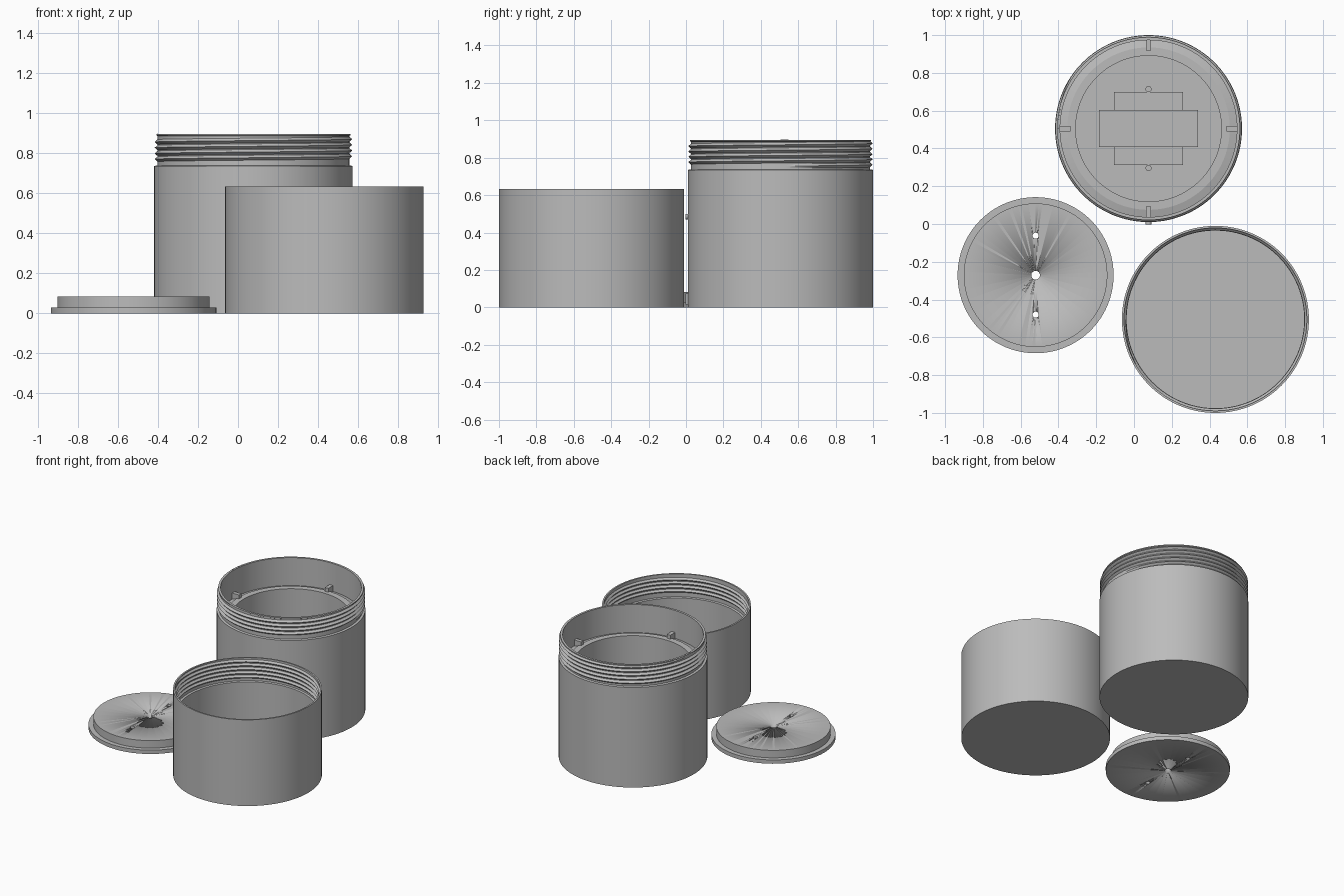
import bpy, bmesh, math

if "Cube" in bpy.data.objects:
    bpy.data.objects.remove(bpy.data.objects["Cube"])

SEG = 128
grey = bpy.data.materials.new("plain grey")
grey.diffuse_color = (0.5, 0.5, 0.5, 1)
grey.use_nodes = True
grey.node_tree.nodes["Principled BSDF"].inputs["Base Color"].default_value = grey.diffuse_color


def finish(name, bm, loc):
    bmesh.ops.recalc_face_normals(bm, faces=bm.faces)
    me = bpy.data.meshes.new(name)
    bm.to_mesh(me)
    bm.free()
    me.materials.append(grey)
    ob = bpy.data.objects.new(name, me)
    ob.location = loc
    bpy.context.collection.objects.link(ob)
    smooth(ob)
    return ob


def smooth(ob):
    bpy.ops.object.select_all(action='DESELECT')
    ob.select_set(True)
    bpy.context.view_layer.objects.active = ob
    bpy.ops.object.shade_smooth_by_angle(angle=math.radians(25))


def lathe(name, profile, loc):
    """Spin an (r, z) profile whose ends lie on the axis."""
    bm = bmesh.new()
    vs = [bm.verts.new((r, 0, z)) for r, z in profile]
    es = [bm.edges.new(p) for p in zip(vs, vs[1:])]
    bmesh.ops.spin(bm, geom=vs + es, cent=(0, 0, 0), axis=(0, 0, 1),
                   angle=math.tau, steps=SEG, use_merge=True)
    bmesh.ops.remove_doubles(bm, verts=bm.verts, dist=1e-5)
    return finish(name, bm, loc)


def thread(name, root, tip, z0, pitch, turns, loc):
    """Triangular ridge swept along a helix, tapering in at both ends."""
    bm = bmesh.new()
    rows, n = [], int(turns * SEG)
    for i in range(n + 1):
        a = math.tau * i / SEG
        z = z0 + pitch * i / SEG
        t = min(1, i / 12, (n - i) / 12)
        pts = [(root, -.46), (root + (tip - root) * t, 0), (root, .46)]
        rows.append([bm.verts.new((r * math.cos(a), r * math.sin(a), z + d * pitch))
                     for r, d in pts])
    for a, b in zip(rows, rows[1:]):
        for j in range(3):
            k = (j + 1) % 3
            bm.faces.new((a[j], a[k], b[k], b[j]))
    bmesh.ops.remove_doubles(bm, verts=bm.verts, dist=1e-6)
    return finish(name, bm, loc)


def box(name, size, loc, turn=0):
    bm = bmesh.new()
    bmesh.ops.create_cube(bm, size=1)
    bmesh.ops.scale(bm, vec=size, verts=bm.verts)
    ob = finish(name, bm, loc)
    ob.rotation_euler.z = turn
    return ob


def rod(name, r, h, loc, rot=(0, 0, 0)):
    bm = bmesh.new()
    bmesh.ops.create_cone(bm, cap_ends=True, segments=32, radius1=r, radius2=r, depth=h)
    ob = finish(name, bm, loc)
    ob.rotation_euler = rot
    return ob


# Tall threaded jar with an inner ledge
AX, AY = 0.077, 0.505
lathe("tall_jar", [(0, 0), (.495, 0), (.495, .735), (.479, .738), (.479, .885),
                   (.484, .888), (.484, .895), (.468, .895), (.468, .69),
                   (.43, .70), (.43, .705), (.386, .705), (.386, .03), (0, .03)],
      (AX, AY, 0))
thread("tall_jar_thread", .478, .493, .755, .0285, 4.5, (AX, AY, 0))

# Four locating tabs on the ledge
for i in range(4):
    a = i * math.pi / 2
    box("ledge_tab", (.056, .028, .045),
        (AX + .441 * math.cos(a), AY + .441 * math.sin(a), .711), a)

# Floor mounts: crossed pads and two pegs
box("wide_floor_pad", (.522, .196, .05), (AX, AY, .045))
box("deep_floor_pad", (.366, .385, .03), (AX, AY, .04))
for s in (-1, 1):
    rod("floor_peg", .016, .06, (AX, AY + s * .209, .05))

# Small studs on the front of the tall jar
rod("upper_stud", .015, .035, (AX, .0145, .485), (math.pi / 2, 0, 0))
box("lower_stud", (.03, .035, .06), (AX, .0145, .045))

# Short wide cover with an inside thread
BX, BY = 0.431, -0.505
lathe("short_cover", [(0, 0), (.495, 0), (.495, .633), (.484, .633), (.484, .465),
                      (.47, .462), (.47, .03), (0, .03)], (BX, BY, 0))
thread("short_cover_thread", .485, .472, .485, .0285, 4.6, (BX, BY, 0))

# Stepped disc with three through holes
DX, DY = -0.521, -0.271
disc = lathe("disc_lid", [(0, 0), (.413, 0), (.413, .028), (.38, .028),
                          (.38, .083), (0, .083)], (DX, DY, 0))
for off, r in ((-.209, .016), (0, .023), (.209, .016)):
    cut = rod("hole_cutter", r, .4, (DX, DY + off, .04))
    cut.hide_render = True
    cut.hide_set(True)
    mod = disc.modifiers.new("hole", 'BOOLEAN')
    mod.operation = 'DIFFERENCE'
    mod.solver = 'EXACT'
    mod.object = cut
